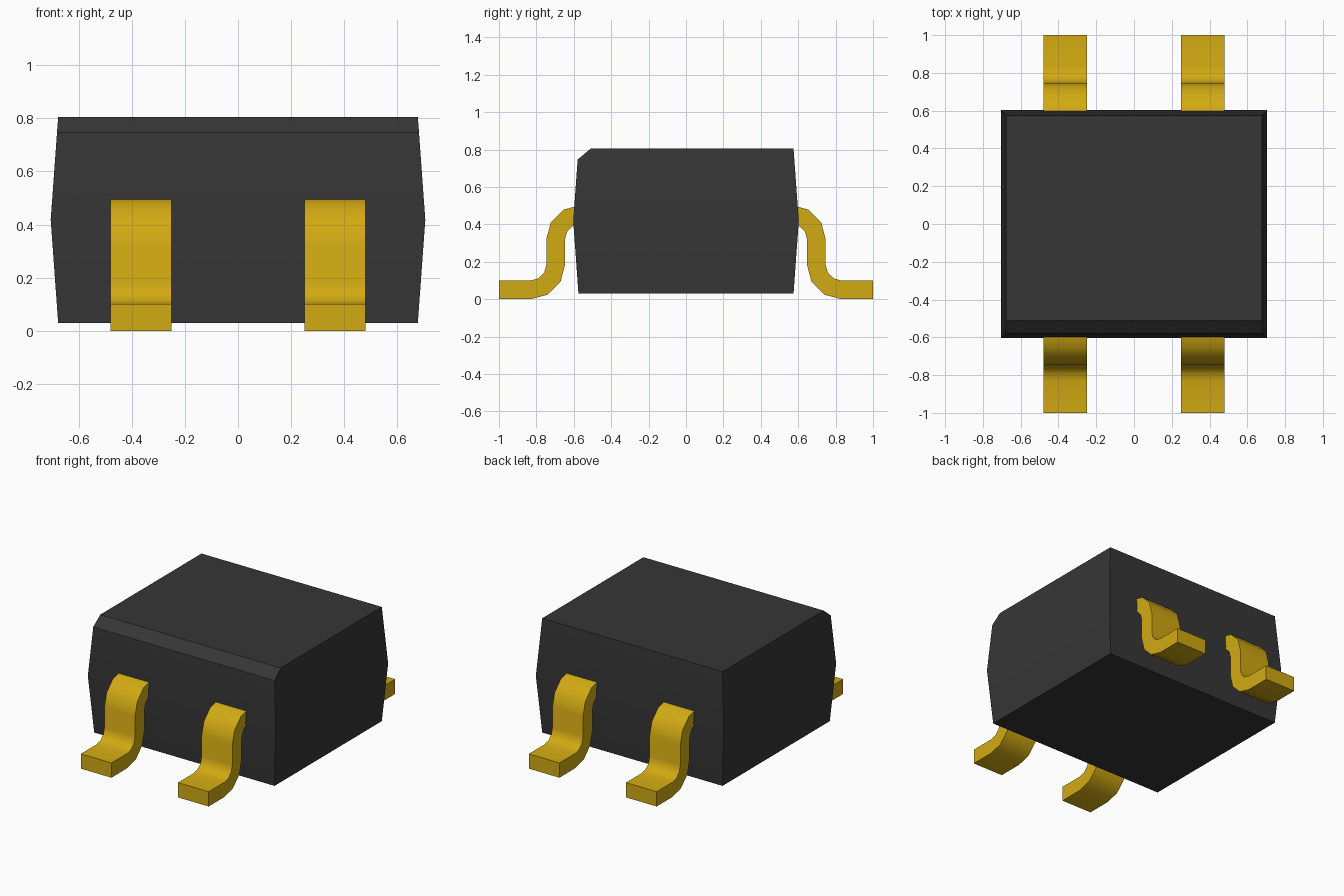
import bpy, bmesh, math
from mathutils import Vector

cube = bpy.data.objects.get("Cube")
if cube:
    bpy.data.objects.remove(cube, do_unlink=True)


def material(name, rgb, roughness):
    m = bpy.data.materials.new(name)
    m.use_nodes = True
    m.diffuse_color = (*rgb, 1)
    bsdf = m.node_tree.nodes["Principled BSDF"]
    bsdf.inputs["Base Color"].default_value = (*rgb, 1)
    bsdf.inputs["Roughness"].default_value = roughness
    return m


def finish(bm, name, mat):
    bmesh.ops.recalc_face_normals(bm, faces=bm.faces)
    mesh = bpy.data.meshes.new(name)
    bm.to_mesh(mesh)
    bm.free()
    mesh.materials.append(mat)
    ob = bpy.data.objects.new(name, mesh)
    bpy.context.collection.objects.link(ob)
    bpy.ops.object.select_all(action='DESELECT')
    ob.select_set(True)
    bpy.context.view_layer.objects.active = ob
    bpy.ops.object.shade_smooth_by_angle(angle=math.radians(35))
    return ob


black = material("black plastic", (0.037, 0.037, 0.037), 0.6)
gold = material("gold metal", (0.64, 0.40, 0.006), 0.4)

# Package body: three stacked rectangles, widest at the waist
bm = bmesh.new()
rings = []
for z, hx, hy in [(0.03, 0.677, 0.575), (0.418, 0.705, 0.603), (0.805, 0.677, 0.575)]:
    rings.append([bm.verts.new((sx * hx, sy * hy, z))
                  for sx, sy in [(-1, -1), (1, -1), (1, 1), (-1, 1)]])
for low, high in zip(rings, rings[1:]):
    for i in range(4):
        j = (i + 1) % 4
        bm.faces.new((low[i], low[j], high[j], high[i]))
bm.faces.new(rings[0][::-1])
bm.faces.new(rings[-1])

# Slanted cut along the front top edge
bmesh.ops.recalc_face_normals(bm, faces=bm.faces)
bmesh.ops.bisect_plane(bm, geom=bm.verts[:] + bm.edges[:] + bm.faces[:],
                       plane_co=Vector((0, -0.51, 0.805)),
                       plane_no=Vector((0, -0.055, 0.065)), clear_outer=True)
bmesh.ops.holes_fill(bm, edges=[e for e in bm.edges if e.is_boundary])
finish(bm, "package_body", black)


# Bent lead profile: foot, lower bend, riser, upper bend, root inside the body
INNER, OUTER, STEPS = 0.083, 0.183, 3
FOOT_CENTRE, TOP_CENTRE = (-0.83, 0.183), (-0.564, 0.32)


def arc(centre, radius, start, end):
    angles = [math.radians(start + (end - start) * i / STEPS) for i in range(STEPS + 1)]
    return [(centre[0] + radius * math.cos(a), centre[1] + radius * math.sin(a))
            for a in angles]


profile = ([(-1, 0)]
           + arc(FOOT_CENTRE, OUTER, -90, 0)
           + arc(TOP_CENTRE, INNER, 180, 90)
           + [(-0.5, 0.403), (-0.5, 0.503)]
           + arc(TOP_CENTRE, OUTER, 90, 180)
           + arc(FOOT_CENTRE, INNER, 0, -90)
           + [(-1, 0.1)])


def lead(name, x_side, y_side):
    bm = bmesh.new()
    face = bm.faces.new([bm.verts.new((x_side * 0.365 - 0.115, -y_side * y, z))
                         for y, z in profile])
    out = bmesh.ops.extrude_face_region(bm, geom=[face])
    moved = [v for v in out["geom"] if isinstance(v, bmesh.types.BMVert)]
    bmesh.ops.translate(bm, verts=moved, vec=(0.23, 0, 0))
    finish(bm, name, gold)


# Two leads at the front and two at the back
for y_name, y_side in (("front", -1), ("back", 1)):
    for x_name, x_side in (("left", 1), ("right", -1)):
        lead(f"{y_name}_{x_name}_lead", x_side, y_side)
